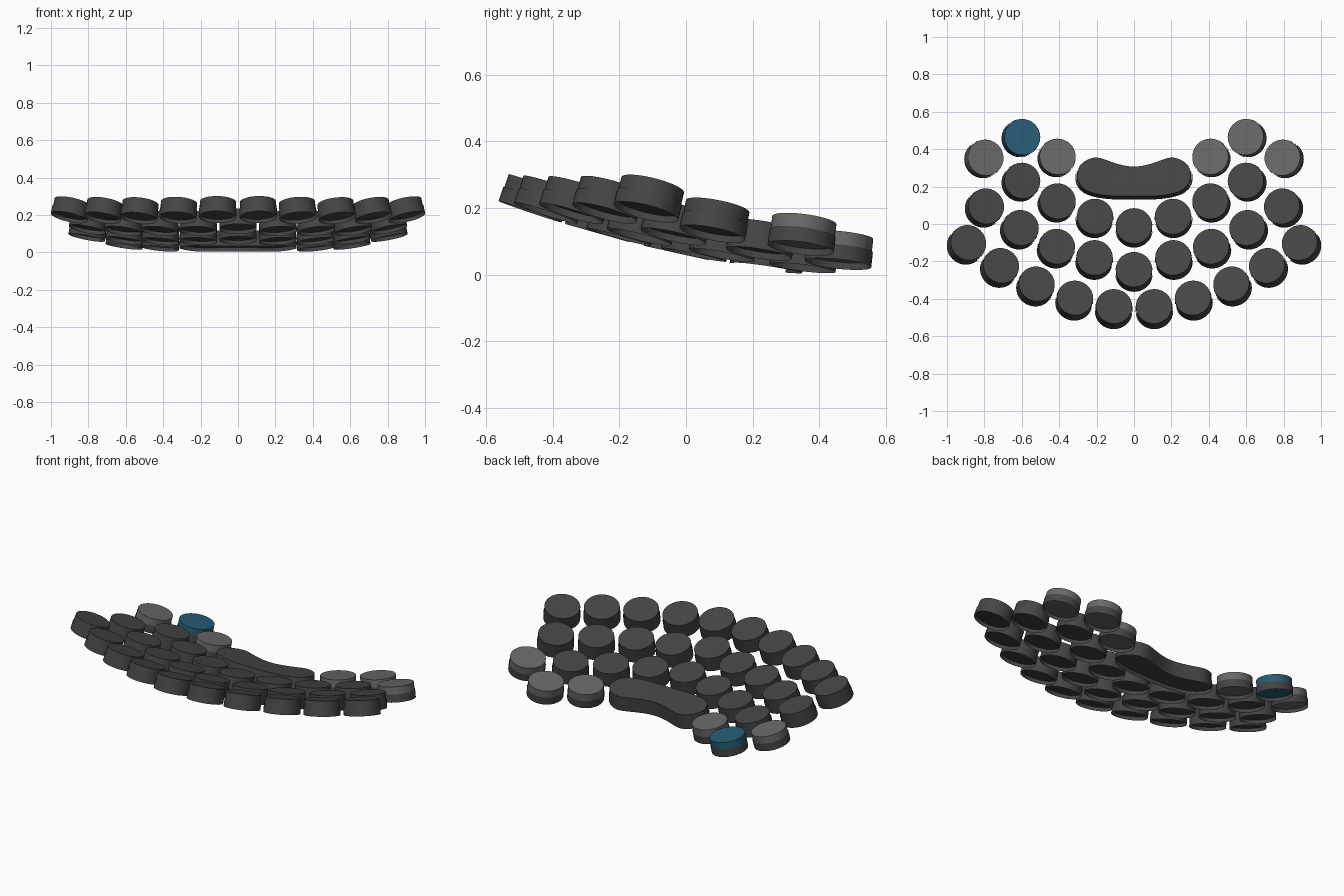
import bpy, bmesh, math
from mathutils import Vector

if "Cube" in bpy.data.objects:
    bpy.data.objects.remove(bpy.data.objects["Cube"])

# The whole key field lies on a shallow spherical bowl
R, YC, DROP = 4.2, 0.878, -0.034
H_COLLAR, H_CAP0, H_TOP = 0.045, 0.02, 0.086
CENTRE = Vector((0, YC, R + DROP))


def material(name, rgb):
    m = bpy.data.materials.new(name)
    m.diffuse_color = (*rgb, 1)
    m.use_nodes = True
    m.node_tree.nodes["Principled BSDF"].inputs["Base Color"].default_value = m.diffuse_color
    return m


DARK = material("dark_grey", (0.06, 0.06, 0.06))
LIGHT = material("light_grey", (0.14, 0.14, 0.14))
BLUE = material("blue", (0.02, 0.11, 0.18))


def finish(bm, name, mat):
    bmesh.ops.recalc_face_normals(bm, faces=bm.faces)
    me = bpy.data.meshes.new(name)
    bm.to_mesh(me)
    bm.free()
    ob = bpy.data.objects.new(name, me)
    bpy.context.collection.objects.link(ob)
    me.materials.append(mat)
    bpy.context.view_layer.objects.active = ob
    ob.select_set(True)
    bpy.ops.object.shade_smooth_by_angle(angle=math.radians(35))
    ob.select_set(False)
    return ob


def normal_at(x, y):
    """Inward bowl normal for a key whose top centre appears at x, y."""
    rt = R - H_TOP
    dx, dy = x / rt, (y - YC) / rt
    return Vector((-dx, -dy, math.sqrt(1 - dx * dx - dy * dy)))


def disc(name, x, y, r, z0, z1, closed, mat):
    bm = bmesh.new()
    bmesh.ops.create_cone(bm, cap_ends=closed, segments=40,
                          radius1=r, radius2=r, depth=z1 - z0)
    ob = finish(bm, name, mat)
    n = normal_at(x, y)
    ob.location = CENTRE - n * (R - (z0 + z1) / 2)
    ob.rotation_mode = 'QUATERNION'
    ob.rotation_quaternion = Vector((0, 0, 1)).rotation_difference(n)


def key(name, x, y, mat):
    disc(name + "_collar", x, y, 0.1, 0, H_COLLAR, False, DARK)
    disc(name + "_cap", x, y, 0.097, H_CAP0, H_TOP, True, mat)


# Round keys, right half; mirrored below
rows = {
    "front_key": [(0.107, -0.44), (0.315, -0.395), (0.52, -0.32), (0.71, -0.222), (0.885, -0.1)],
    "middle_key": [(0, -0.243), (0.21, -0.18), (0.412, -0.12), (0.605, -0.02), (0.79, 0.095)],
    "inner_key": [(0, -0.01), (0.208, 0.04), (0.408, 0.122), (0.597, 0.232)],
    "side_key": [(0.408, 0.36), (0.597, 0.465), (0.793, 0.355)],
}
for row, points in rows.items():
    for i, (x, y) in enumerate(points):
        for s in ((1, -1) if x else (1,)):
            mat = DARK
            if row == "side_key":
                mat = BLUE if i == 1 and s < 0 else LIGHT
            key(f"{row}_{i}_{'right' if s > 0 else 'left'}", s * x, y, mat)


# Long bar: curved strip with rounded, slightly wider ends
def bar(name, grow, z0, z1, closed, mat):
    r_mid, a_end, r_end = 0.65, 0.325, 0.098
    stations = []
    for i in range(-12, 13):
        t = i / 12
        w = 0.082 + (r_end - 0.082) * t * t * (3 - 2 * abs(t))
        stations.append((t * a_end, w))
    cap = [(a_end + r_end / r_mid * math.sin(b), r_end * math.cos(b))
           for b in [math.radians(q) for q in (15, 30, 45, 60, 75, 86)]]
    stations = [(-a, w) for a, w in reversed(cap)] + stations + cap
    bm = bmesh.new()

    def vert(a, r, h):
        n = normal_at(math.sin(a) * r, YC - math.cos(a) * r)
        return bm.verts.new(CENTRE - n * (R - h))

    rings = []
    for a, w in stations:
        a *= 1 + grow / 0.3
        w = max(w + grow, 0.004)
        rings.append([vert(a, r_mid + w, z0), vert(a, r_mid + w, z1),
                      vert(a, r_mid - w, z1), vert(a, r_mid - w, z0)])
    for p, q in zip(rings, rings[1:]):
        for k in range(4):
            if closed or k in (0, 2):
                j = (k + 1) % 4
                bm.faces.new((p[k], p[j], q[j], q[k]))
    bm.faces.new(rings[0])
    bm.faces.new(rings[-1])
    finish(bm, name, mat)


bar("long_bar_collar", 0, 0, H_COLLAR, False, DARK)
bar("long_bar_cap", -0.003, H_CAP0, H_TOP, True, DARK)
